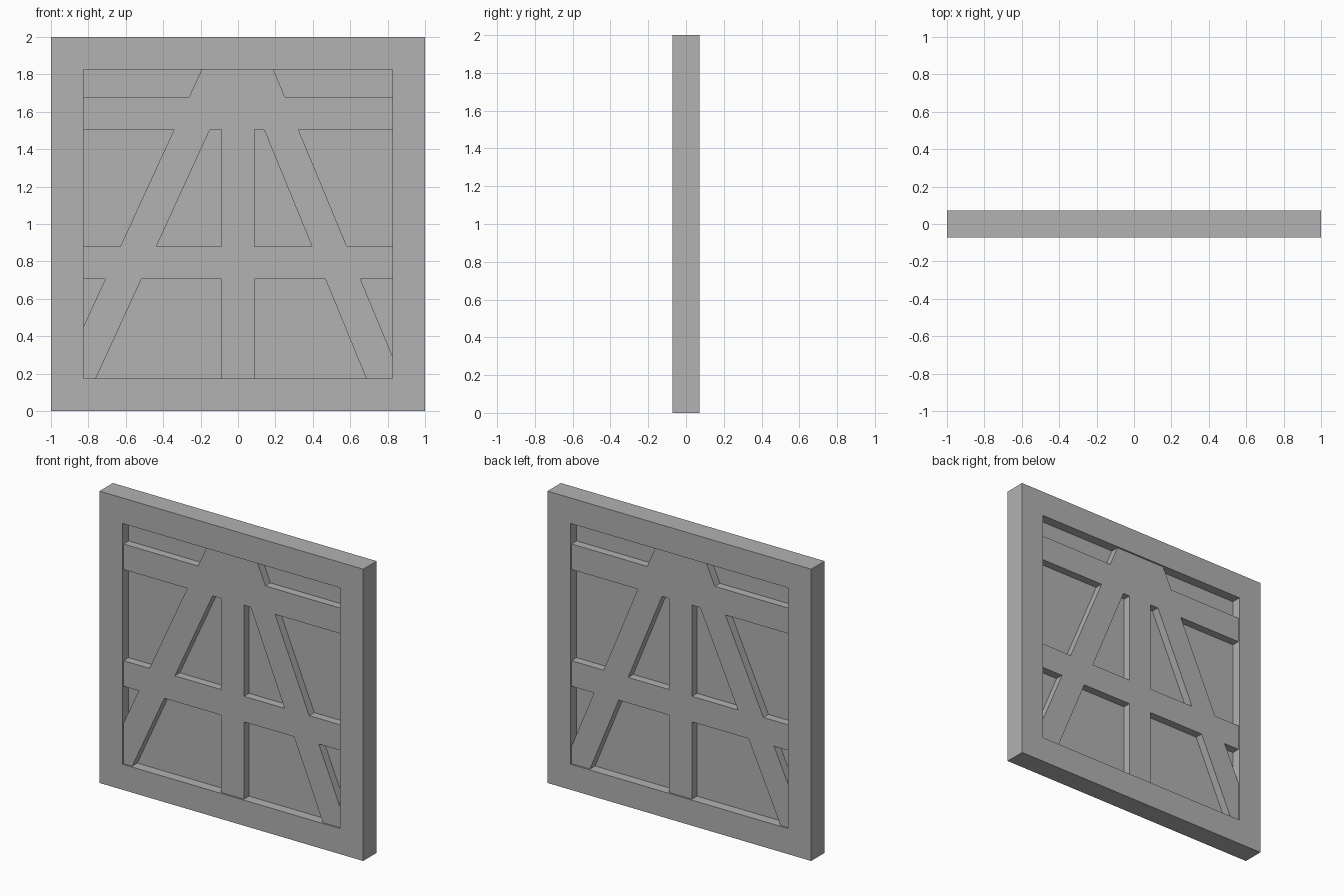
import bpy

if "Cube" in bpy.data.objects:
    bpy.data.objects.remove(bpy.data.objects["Cube"], do_unlink=True)

OUTER, INNER, MID = 1.0, 0.825, 1.0      # half sizes of frame and opening, centre height
FRAME_T, BRACE_T, PANEL_T = 0.0725, 0.061, 0.006   # half thicknesses

grey = bpy.data.materials.new("plain grey")
grey.use_nodes = True
colour = (0.445, 0.445, 0.445, 1)
grey.diffuse_color = colour
bsdf = next(n for n in grey.node_tree.nodes if n.type == "BSDF_PRINCIPLED")
bsdf.inputs["Base Color"].default_value = colour


def add_object(name, verts, faces):
    mesh = bpy.data.meshes.new(name)
    mesh.from_pydata(verts, [], faces)
    mesh.materials.append(grey)
    obj = bpy.data.objects.new(name, mesh)
    bpy.context.collection.objects.link(obj)
    return obj


def prism(name, outline, half):
    """Extrude an x/z outline, counter-clockwise from the front, through y."""
    n = len(outline)
    verts = [(x, y, z) for y in (-half, half) for x, z in outline]
    faces = [tuple(range(n)), tuple(reversed(range(n, 2 * n)))]
    faces += [(i, i + n, (i + 1) % n + n, (i + 1) % n) for i in range(n)]
    return add_object(name, verts, faces)


def rect(x0, x1, z0, z1):
    return [(x0, z0), (x1, z0), (x1, z1), (x0, z1)]


# Square frame with mitred faces around the opening
corners = [(-1, -1), (1, -1), (1, 1), (-1, 1)]
verts = [(sx * r, y, MID + sz * r)
         for y in (-FRAME_T, FRAME_T) for r in (OUTER, INNER) for sx, sz in corners]
faces = []
for i in range(4):
    j = (i + 1) % 4
    faces += [(i, j, j + 4, i + 4),              # front
              (i + 8, i + 12, j + 12, j + 8),    # back
              (i, i + 8, j + 8, j),              # outer edge
              (i + 4, j + 4, j + 12, i + 12)]    # inner edge
add_object("frame", verts, faces)

# Thin panel in the middle of the opening
edge = INNER + 0.03
prism("panel", rect(-edge, edge, MID - edge, MID + edge), PANEL_T)

# Braces, with their ends tucked into the frame
lattice = prism("braces", rect(-0.088, 0.088, 0.1, 1.9), BRACE_T)
others = [
    prism("lower_rail", rect(-0.9, 0.9, 0.705, 0.88), BRACE_T),
    prism("upper_rail", rect(-0.9, 0.9, 1.505, 1.68), BRACE_T),
    prism("right_diagonal", [(-0.988, 0.1), (-0.794, 0.1), (0.031, 1.9), (-0.16, 1.9)], BRACE_T),
    prism("left_diagonal", [(0.716, 0.1), (0.906, 0.1), (0.159, 1.9), (-0.023, 1.9)], BRACE_T),
]

# Merge the braces into one clean lattice
bpy.context.view_layer.objects.active = lattice
for brace in others:
    mod = lattice.modifiers.new("union", "BOOLEAN")
    mod.operation = "UNION"
    mod.solver = "EXACT"
    mod.object = brace
    bpy.ops.object.modifier_apply(modifier=mod.name)
    bpy.data.objects.remove(brace, do_unlink=True)
